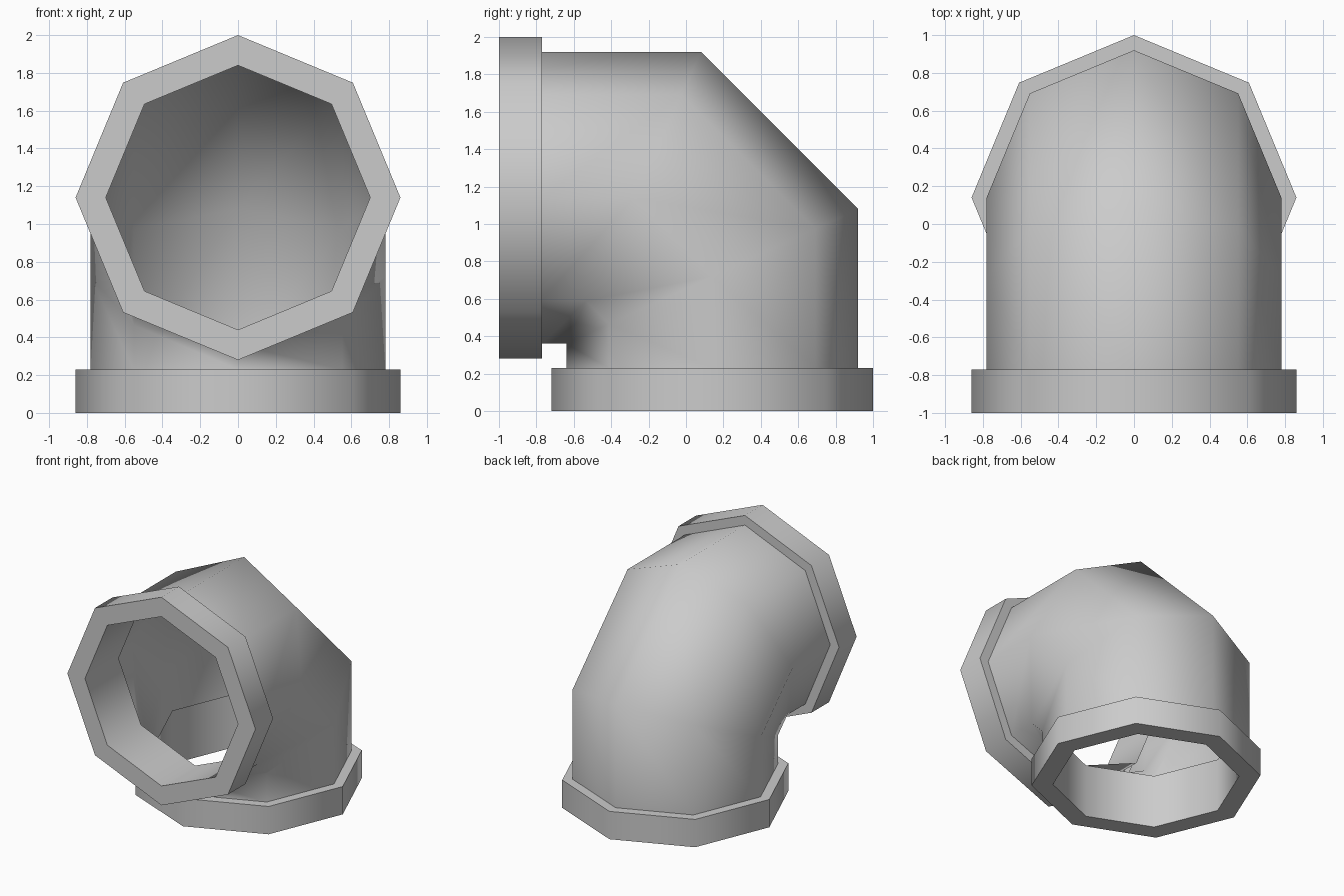
import bpy, bmesh, math

if "Cube" in bpy.data.objects:
    bpy.data.objects.remove(bpy.data.objects["Cube"])

SIDES = 8
R = 0.78          # pipe radius
C = 1.14          # distance of each pipe axis from its reference plane


def front_point(r, t, k):
    """Point on the front leg: t is the depth behind the front face."""
    a = 2 * math.pi * k / SIDES
    return (r * math.cos(a), -1 + t, C + r * math.sin(a))


def swap(p):
    """Mirror across the elbow's diagonal: front leg <-> bottom leg."""
    return (p[0], p[2] - 1, p[1] + 1)


def loft(name, rings):
    """Skin a list of octagonal rings into one smooth-shaded object."""
    bm = bmesh.new()
    rows = [[bm.verts.new(p) for p in ring] for ring in rings]
    for a, b in zip(rows, rows[1:]):
        for k in range(SIDES):
            n = (k + 1) % SIDES
            bm.faces.new((a[k], a[n], b[n], b[k]))
    # merge the shared vertex at the inside of the bend
    bmesh.ops.remove_doubles(bm, verts=bm.verts, dist=0.0005)
    bmesh.ops.recalc_face_normals(bm, faces=bm.faces)
    me = bpy.data.meshes.new(name)
    bm.to_mesh(me)
    bm.free()
    ob = bpy.data.objects.new(name, me)
    bpy.context.collection.objects.link(ob)
    bpy.ops.object.select_all(action='DESELECT')
    ob.select_set(True)
    bpy.context.view_layer.objects.active = ob
    bpy.ops.object.shade_smooth_by_angle(angle=math.radians(50))
    return ob


# Elbow shell: the bend fans out from the inner corner
straight = [front_point(R, 0.23, k) for k in range(SIDES)]
inner_start = [front_point(R, 0.36, k) for k in range(SIDES)]
slope = 0.72 / (2 * R)
bend = [(x, -0.64 + slope * (z - (C - R)), z) for x, y, z in inner_start]
half = [straight, bend]
loft("elbow_pipe", half + [[swap(p) for p in ring] for ring in reversed(half)])

# Collars with the inner sleeve: (radius, depth) profile
profile = [(R, 0.23), (0.86, 0.23), (0.86, 0), (0.70, 0), (0.70, 0.44)]
collar = [[front_point(r, t, k) for k in range(SIDES)] for r, t in profile]
loft("front_collar", collar)
loft("bottom_collar", [[swap(p) for p in ring] for ring in collar])
